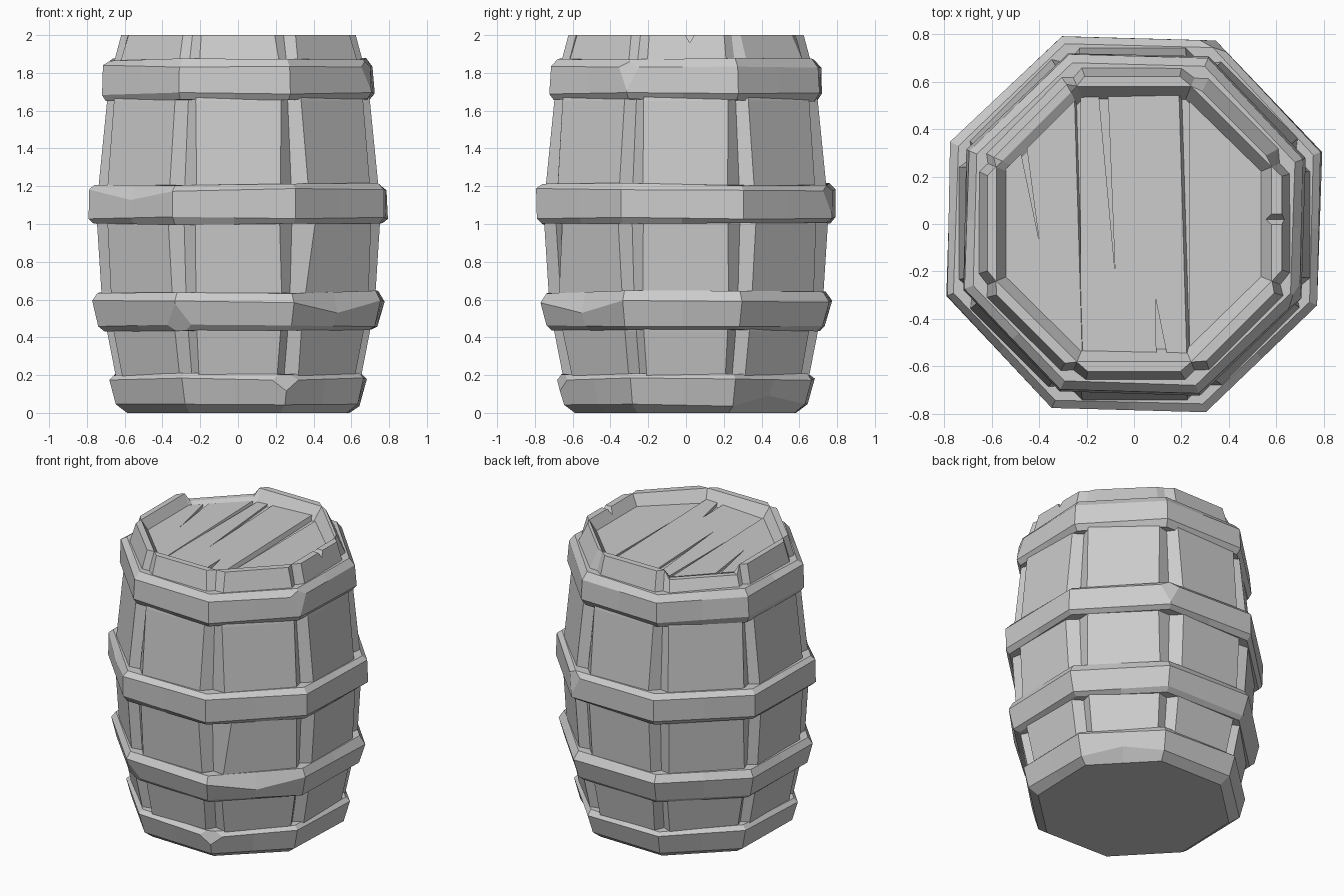
import bpy, bmesh, math, random
from mathutils import Vector, Matrix

random.seed(4)
if "Cube" in bpy.data.objects:
    bpy.data.objects.remove(bpy.data.objects["Cube"], do_unlink=True)

grey = bpy.data.materials.new("plain_grey")
grey.use_nodes = True
grey.diffuse_color = (0.6, 0.6, 0.6, 1)
grey.node_tree.nodes["Principled BSDF"].inputs["Base Color"].default_value = (0.6, 0.6, 0.6, 1)
TAN = math.tan(math.pi / 8)


def jitter(size):
    return random.uniform(-size, size)


def loft(rings):
    """Skin a stack of equal rings and cap both ends."""
    bm = bmesh.new()
    rows = [[bm.verts.new(p) for p in ring] for ring in rings]
    for low, high in zip(rows, rows[1:]):
        for i in range(len(low)):
            j = (i + 1) % len(low)
            bm.faces.new((low[i], low[j], high[j], high[i]))
    bm.faces.new(rows[0][::-1])
    bm.faces.new(rows[-1])
    bmesh.ops.recalc_face_normals(bm, faces=bm.faces)
    return bm


def finish(bm, name):
    bmesh.ops.recalc_face_normals(bm, faces=bm.faces)
    mesh = bpy.data.meshes.new(name)
    bm.to_mesh(mesh)
    bm.free()
    mesh.materials.append(grey)
    obj = bpy.data.objects.new(name, mesh)
    bpy.context.collection.objects.link(obj)
    return obj


def slice_off(bm, point, normal):
    """Remove what lies beyond a plane and close the cut."""
    geom = bm.verts[:] + bm.edges[:] + bm.faces[:]
    cut = bmesh.ops.bisect_plane(bm, geom=geom, plane_co=point, plane_no=normal, clear_outer=True)
    edges = [e for e in cut["geom_cut"] if isinstance(e, bmesh.types.BMEdge)]
    if edges:
        bmesh.ops.holes_fill(bm, edges=edges, sides=0)


def carve(obj, cutter_bm):
    """Subtract a temporary solid."""
    cutter = finish(cutter_bm, "cutter")
    cutter.hide_render = True
    mod = obj.modifiers.new("carve", 'BOOLEAN')
    mod.operation = 'DIFFERENCE'
    mod.solver = 'EXACT'
    mod.object = cutter
    bpy.context.view_layer.objects.active = obj
    bpy.ops.object.modifier_apply(modifier=mod.name)
    bpy.data.objects.remove(cutter, do_unlink=True)


def spin(x, y, z, angle):
    return Matrix.Rotation(angle, 3, 'Z') @ Vector((x, y, z))


# Staves: eight flat boards with V grooves between, hollowed at the top
edge = [(0.23 + jitter(0.012), 0.235 + jitter(0.012)) for _ in range(8)]
out = [jitter(0.005) for _ in range(8)]


def stave_ring(z, apothem):
    ring = []
    depth = 0.038 if z > 1.8 else 0.06
    for k in range(8):
        a = k * math.pi / 4
        r = apothem + out[k]
        half = min(1, apothem / 0.70)
        ring.append(spin(r, -edge[k][0] * half + jitter(0.006), z, a))
        ring.append(spin(r, edge[k][1] * half + jitter(0.006), z, a))
        groove = (apothem - depth) / math.cos(math.pi / 8)
        ring.append(spin(groove, 0, z, a + math.pi / 8))
    return ring


def inner_ring(z, apothem):
    ring = []
    for k in range(8):
        a = k * math.pi / 4
        for side in (-0.85, 0.85, 1):
            ring.append(spin(apothem, side * apothem * TAN, z, a))
    return ring


profile = [(0.1, 0.62), (0.2, 0.65), (0.43, 0.695), (0.64, 0.725), (1.0, 0.748),
           (1.2, 0.74), (1.65, 0.695), (1.87, 0.655), (2.0, 0.62)]
rings = [stave_ring(z, r) for z, r in profile]
rings += [inner_ring(2.0, 0.58), inner_ring(1.91, 0.525)]
for ring in rings[-3:-1]:          # worn-down board at the back
    for i in (9, 10):
        ring[i].z = 1.945
for i in (3, 4):                   # board thinned at its tip
    rings[-3][i] *= 0.96
    rings[-3][i].z = 2.0
rings[4][21] += Vector((0.03, 0.03, 0))    # split board edge
staves = finish(loft(rings), "staves")

# Chipped notch in the rim
notch = bmesh.new()
bmesh.ops.create_cone(notch, cap_ends=True, segments=3, radius1=0.08, radius2=0.08, depth=0.4)
bmesh.ops.transform(notch, verts=notch.verts, matrix=Matrix.Translation((0.62, 0.02, 2.04))
                    @ Matrix.Rotation(math.pi / 2, 4, 'Y') @ Matrix.Rotation(-math.pi / 2, 4, 'Z'))
carve(staves, notch)

# Lid planks, running front to back
planks = []
for n, (x0, x1, z0, z1) in enumerate([(-0.6, -0.235, 1.935, 1.93), (-0.225, 0.21, 1.925, 1.94),
                                      (0.235, 0.6, 1.92, 1.93)]):
    bm = loft([inner_ring(1.85, 0.51), inner_ring(1.99, 0.57)])
    slice_off(bm, (x0, 0, 0), (-1, 0, 0))
    slice_off(bm, (x1, 0, 1.93), (1, 0.03, 0.4))
    slice_off(bm, (x0, 0, z0), (z0 - z1, 0, x1 - x0))
    planks.append(finish(bm, f"lid_plank_{n + 1}"))

# Tapering cracks in the planks: plank, wide end x y, tip x y, width
for n, x, y, tx, ty, width in [(1, -0.13, 0.56, -0.08, -0.2, 0.04), (1, 0.12, -0.58, 0.09, -0.31, 0.05),
                               (0, -0.47, 0.34, -0.4, -0.07, 0.03)]:
    tip = Vector((tx, ty, 0))
    flat = [Vector((x - width / 2, y, 0)), tip, Vector((x + width / 2, y, 0))]
    carve(planks[n], loft([[p + Vector((0, 0, z)) for p in flat] for z in (1.915, 2.0)]))


# Hoops: solid bands with bevelled edges, dented sides and chipped corners
def hoop(name, rows, dents=(), chips=()):
    rings = []
    for z, apothem in rows:
        ring = []
        for k in range(8):
            a = k * math.pi / 4 + math.radians(-1.5)
            lift = jitter(0.008) if z > 0 else 0
            ring.append(spin(apothem, 0, z, a))
            ring.append(spin(apothem + jitter(0.004), apothem * TAN, z + lift, a))
        for i in range(0, 16, 2):
            ring[i] = (ring[i - 1] + ring[i + 1]) / 2
        rings.append(ring)
    for row, side, shift in dents:
        rings[row][side * 2].z += shift
    bm = loft(rings)
    for degrees, z_tip, z_wide, depth in chips:
        a = math.radians(degrees - 1.5)
        ray = Vector((math.cos(a), math.sin(a), 0))
        r = max(p[1] for p in rows) / math.cos(math.pi / 8)
        slope = depth / (z_wide - z_tip)
        slice_off(bm, ray * r + Vector((0, 0, z_tip)), ray + Vector((0, 0, slope)))
    finish(bm, name)


hoop("base_hoop", [(0, 0.58), (0.04, 0.64), (0.18, 0.675), (0.205, 0.65)],
     dents=[(1, 1, 0.05)], chips=[(-67.5, 0.05, 0.2, 0.035)])
hoop("lower_hoop", [(0.435, 0.70), (0.46, 0.73), (0.59, 0.765), (0.64, 0.735)],
     dents=[(2, 7, -0.06)], chips=[(-112.5, 0.59, 0.44, 0.08)])
hoop("middle_hoop", [(1.0, 0.755), (1.03, 0.782), (1.18, 0.782), (1.21, 0.75)],
     dents=[(2, 5, -0.05)], chips=[(67.5, 1.05, 1.2, 0.03)])
hoop("upper_hoop", [(1.655, 0.69), (1.69, 0.715), (1.835, 0.705), (1.87, 0.67)],
     chips=[(-22.5, 1.7, 1.86, 0.04)])
